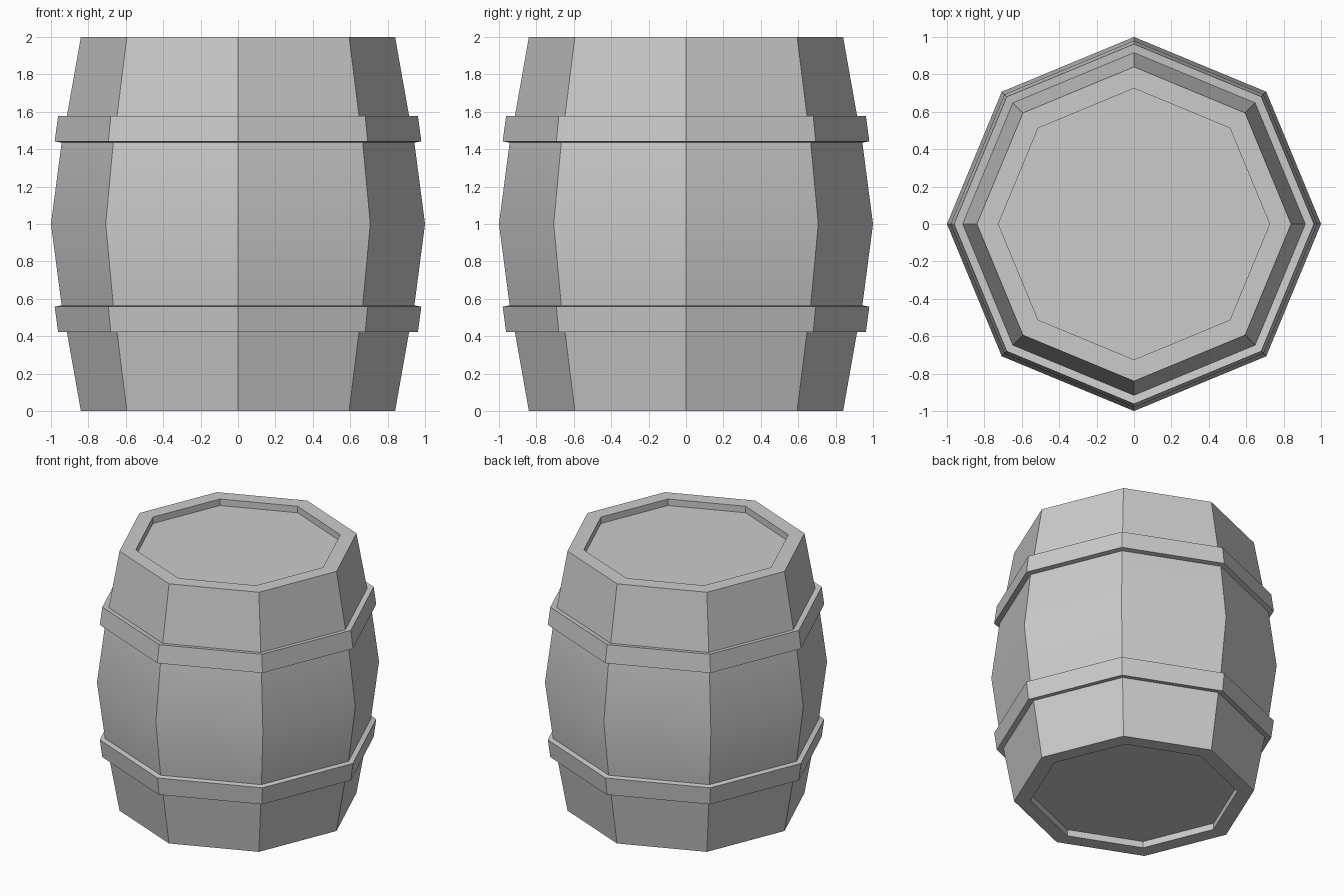
import bpy, bmesh
from math import cos, sin, pi, radians

if "Cube" in bpy.data.objects:
    bpy.data.objects.remove(bpy.data.objects["Cube"])

SIDES = 8

# Upper half outline (radius, height above the middle), from belly to recessed lid
half = [
    (0.943, 0.435), (0.98, 0.442),   # underside of hoop
    (0.962, 0.578), (0.916, 0.571),  # hoop face and top ledge
    (0.84, 1.0), (0.725, 1.0),       # stave ends and rim
    (0.725, 0.95),                   # recessed lid
]
# Mirror the outline below the belly
profile = [(r, 1 - h) for r, h in reversed(half)] + [(1.0, 1.0)] + [(r, 1 + h) for r, h in half]


def lathe(name, outline, sides):
    """Revolve an outline into a closed faceted solid."""
    bm = bmesh.new()
    rings = [[bm.verts.new((r * cos(2 * pi * i / sides), r * sin(2 * pi * i / sides), z))
              for i in range(sides)] for r, z in outline]
    for low, high in zip(rings, rings[1:]):
        for i in range(sides):
            j = (i + 1) % sides
            bm.faces.new((low[i], low[j], high[j], high[i]))
    bm.faces.new(rings[0][::-1])
    bm.faces.new(rings[-1])
    bmesh.ops.recalc_face_normals(bm, faces=bm.faces[:])
    mesh = bpy.data.meshes.new(name)
    bm.to_mesh(mesh)
    bm.free()
    obj = bpy.data.objects.new(name, mesh)
    bpy.context.collection.objects.link(obj)
    return obj


# Hooped barrel: belly blends smoothly, stave corners stay sharp
barrel = lathe("barrel", profile, SIDES)
bpy.context.view_layer.objects.active = barrel
barrel.select_set(True)
bpy.ops.object.shade_smooth_by_angle(angle=radians(30))
